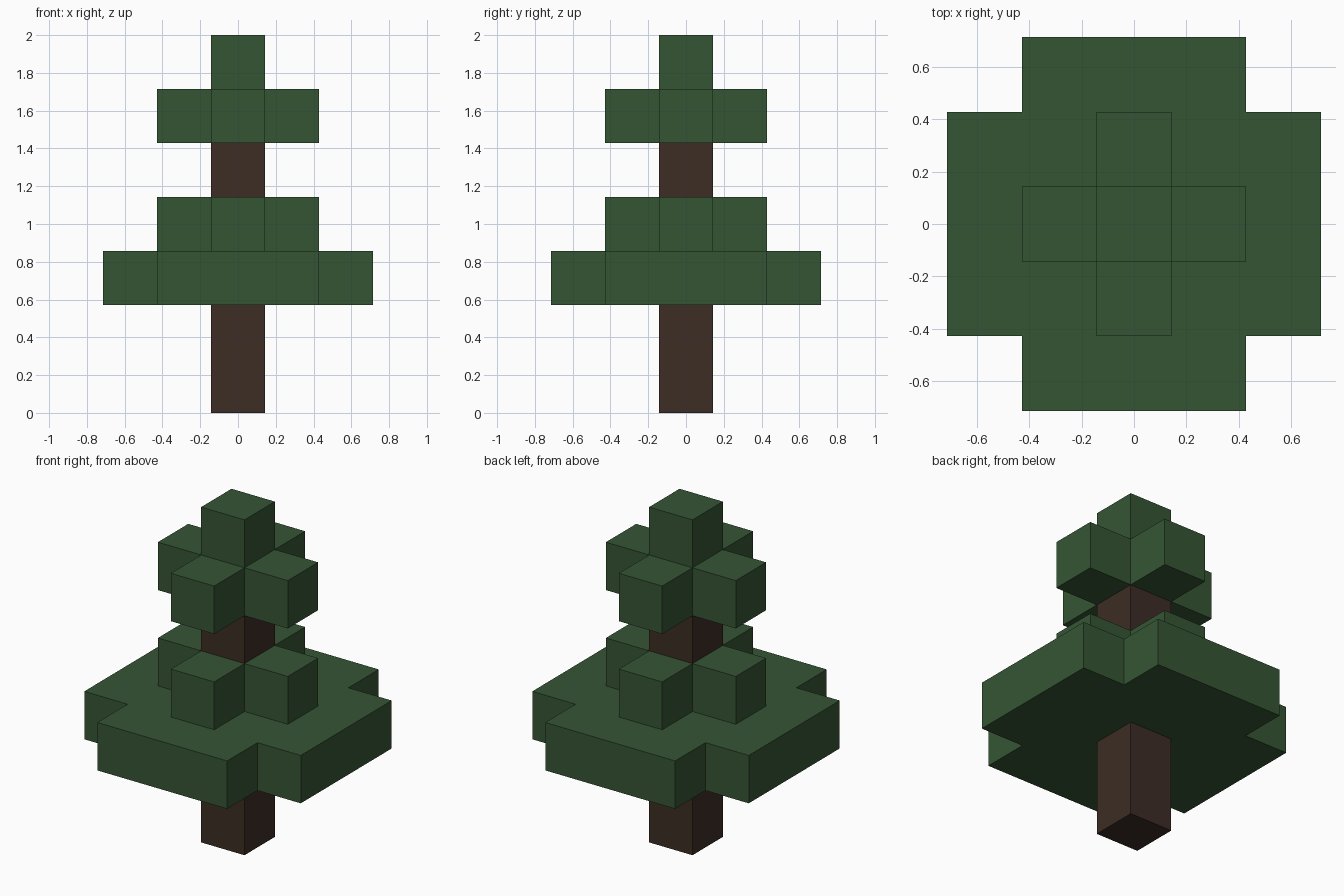
import bpy
import bmesh

U = 2 / 7  # one block; the tree is seven blocks tall

cube = bpy.data.objects.get("Cube")
if cube:
    bpy.data.objects.remove(cube, do_unlink=True)


def material(name, colour):
    mat = bpy.data.materials.new(name)
    mat.use_nodes = True
    mat.diffuse_color = colour
    bsdf = next(n for n in mat.node_tree.nodes if n.type == "BSDF_PRINCIPLED")
    bsdf.inputs["Base Color"].default_value = colour
    return mat


def prism(name, outline, bottom, top, mat):
    """Extrude an outline, given in blocks, between two heights."""
    bm = bmesh.new()
    face = bm.faces.new([bm.verts.new((x * U, y * U, bottom * U)) for x, y in outline])
    new = bmesh.ops.extrude_face_region(bm, geom=[face])["geom"]
    verts = [v for v in new if isinstance(v, bmesh.types.BMVert)]
    bmesh.ops.translate(bm, verts=verts, vec=(0, 0, (top - bottom) * U))
    bmesh.ops.recalc_face_normals(bm, faces=bm.faces)
    mesh = bpy.data.meshes.new(name)
    bm.to_mesh(mesh)
    bm.free()
    mesh.materials.append(mat)
    obj = bpy.data.objects.new(name, mesh)
    bpy.context.collection.objects.link(obj)
    return obj


def square(h):
    return [(h, -h), (h, h), (-h, h), (-h, -h)]


def cross(reach, half):
    """Plus shape: one arm's three corners, turned through four quarters."""
    points = []
    x_axis, y_axis = (1, 0), (0, 1)
    for _ in range(4):
        for a, b in ((reach, -half), (reach, half), (half, half)):
            points.append((a * x_axis[0] + b * y_axis[0],
                           a * x_axis[1] + b * y_axis[1]))
        x_axis, y_axis = y_axis, (-x_axis[0], -x_axis[1])
    return points


leaf = material("leaf green", (0.036, 0.091, 0.034, 1))
bark = material("bark brown", (0.045, 0.026, 0.018, 1))

# Trunk, showing below and between the foliage
prism("lower_trunk", square(0.5), 0, 2, bark)
prism("upper_trunk", square(0.5), 4, 5, bark)

# Foliage tiers
prism("wide_foliage", cross(2.5, 1.5), 2, 3, leaf)
prism("middle_foliage", cross(1.5, 0.5), 3, 4, leaf)
prism("upper_foliage", cross(1.5, 0.5), 5, 6, leaf)
prism("tree_tip", square(0.5), 6, 7, leaf)
